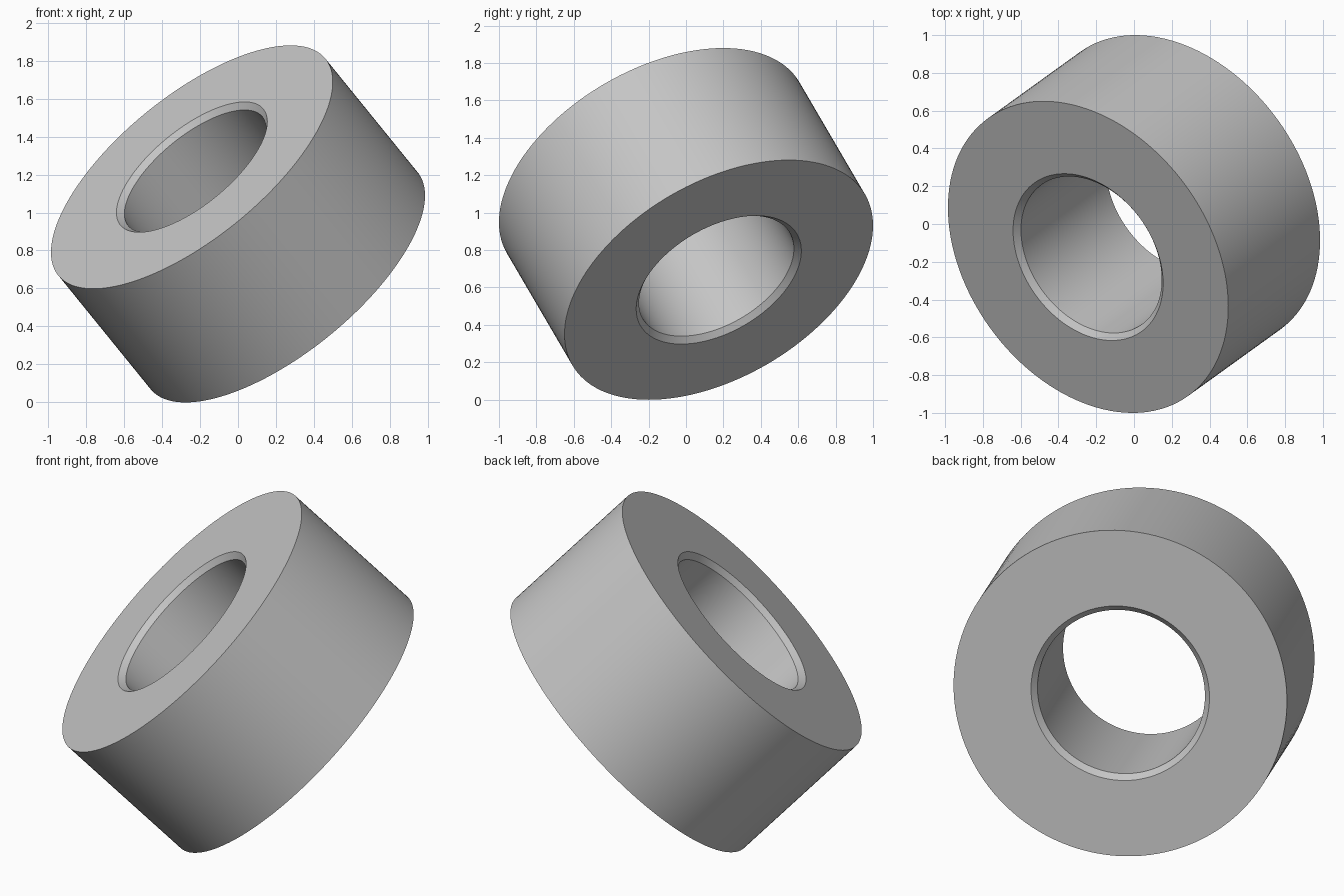
import bpy, bmesh, math
from mathutils import Vector, Matrix

cube = bpy.data.objects.get("Cube")
if cube:
    bpy.data.objects.remove(cube, do_unlink=True)

# Sizes of the tilted ring
SEGMENTS = 128
OUTER, BORE, CHAMFER = 0.906, 0.455, 0.03
HALF = 0.4235
AXIS = Vector((-0.573, -0.413, 0.706))
CENTRE = Vector((0, 0, 0.94))

grey = bpy.data.materials.new("plain grey")
grey.use_nodes = True
colour = (0.56, 0.56, 0.56, 1)
grey.diffuse_color = colour
grey.node_tree.nodes["Principled BSDF"].inputs["Base Color"].default_value = colour

# Closed cross-section: outer wall, flat ends, chamfered bore
profile = [
    (OUTER, -HALF), (OUTER, HALF),
    (BORE + CHAMFER, HALF), (BORE, HALF - CHAMFER),
    (BORE, CHAMFER - HALF), (BORE + CHAMFER, -HALF),
]

# Revolve the section around the ring's axis
bm = bmesh.new()
verts = [bm.verts.new((r, 0, z)) for r, z in profile]
edges = [bm.edges.new((a, b)) for a, b in zip(verts, verts[1:] + verts[:1])]
bmesh.ops.spin(bm, geom=verts + edges, cent=(0, 0, 0), axis=(0, 0, 1),
               angle=math.tau, steps=SEGMENTS, use_merge=True)
bmesh.ops.remove_doubles(bm, verts=bm.verts, dist=0.0001)
bmesh.ops.recalc_face_normals(bm, faces=bm.faces)

# Tilt and place the ring
tilt = AXIS.to_track_quat('Z', 'Y').to_matrix().to_4x4()
bm.transform(Matrix.Translation(CENTRE) @ tilt)
mesh = bpy.data.meshes.new("ring_spacer")
bm.to_mesh(mesh)
bm.free()
mesh.materials.append(grey)

ring = bpy.data.objects.new("ring_spacer", mesh)
bpy.context.collection.objects.link(ring)
bpy.context.view_layer.objects.active = ring
ring.select_set(True)
bpy.ops.object.shade_smooth_by_angle(angle=math.radians(30))
